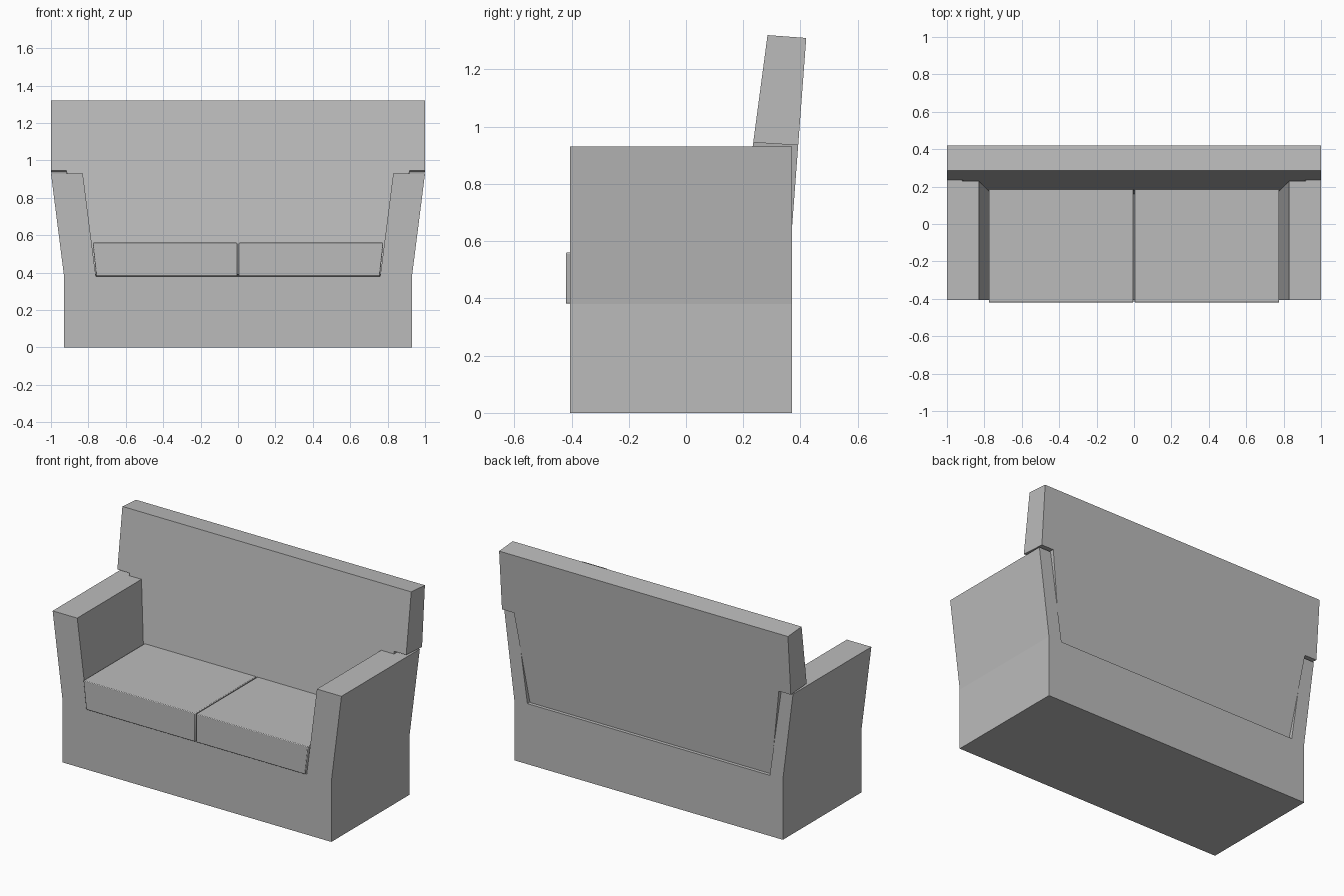
import bpy
import bmesh
import math

cube = bpy.data.objects.get("Cube")
if cube:
    bpy.data.objects.remove(cube, do_unlink=True)

# Single upholstery colour
grey = bpy.data.materials.new("grey_upholstery")
grey.use_nodes = True
grey.diffuse_color = (0.5, 0.5, 0.5, 1)
bsdf = next(n for n in grey.node_tree.nodes if n.type == 'BSDF_PRINCIPLED')
bsdf.inputs["Base Color"].default_value = grey.diffuse_color
bsdf.inputs["Roughness"].default_value = 0.8


def prism(name, outline, front, back, drop=0.0):
    """Solid from an x-z outline; front and back give depth at a height."""
    bm = bmesh.new()
    near = [bm.verts.new((x, front(z), z)) for x, z in outline]
    far = [bm.verts.new((x, back(z), z - drop)) for x, z in outline]
    bm.faces.new(near)
    bm.faces.new(far[::-1])
    for i in range(len(outline)):
        j = (i + 1) % len(outline)
        bm.faces.new((near[j], near[i], far[i], far[j]))
    bmesh.ops.recalc_face_normals(bm, faces=bm.faces)
    mesh = bpy.data.meshes.new(name)
    bm.to_mesh(mesh)
    bm.free()
    obj = bpy.data.objects.new(name, mesh)
    bpy.context.collection.objects.link(obj)
    mesh.materials.append(grey)
    return obj


def mirrored(half):
    """Close a right-hand half outline with its reflection."""
    return half + [(-x, z) for x, z in reversed(half)]


def select(obj):
    bpy.ops.object.select_all(action='DESELECT')
    obj.select_set(True)
    bpy.context.view_layer.objects.active = obj


# Leaning planes of the backrest
def rest_front(z):
    return 0.235 + (z - 0.945) * 0.133


def rest_back(z):
    return 0.392 + (z - 0.945) * 0.075


# Base with flared arms
base = prism("base_and_arms",
             mirrored([(0.93, 0), (0.93, 0.38), (1.0, 0.93), (0.83, 0.93), (0.76, 0.38)]),
             lambda z: -0.405, lambda z: 0.37)

# Slot through the rear of the arms for the backrest
slot = prism("backrest_slot_cutter", mirrored([(0.839, 0.379), (0.929, 1.0)]),
             lambda z: rest_front(z) - 0.002, lambda z: 0.6)
slot.hide_render = True
cut = base.modifiers.new("backrest_slot", 'BOOLEAN')
cut.operation = 'DIFFERENCE'
cut.solver = 'EXACT'
cut.object = slot
select(base)
bpy.ops.object.modifier_apply(modifier=cut.name)
bpy.data.objects.remove(slot, do_unlink=True)

# Leaning backrest with wings over the arms
backrest = prism("backrest",
                 mirrored([(0.835, 0.39), (0.917, 0.945), (1.0, 0.945), (1.0, 1.32)]),
                 rest_front, rest_back, drop=0.01)

# Two seat cushions
cushions = []
for side, label in ((1, "left"), (-1, "right")):
    outline = [(side * x, z) for x, z in
               ((0.004, 0.382), (0.758, 0.382), (0.777, 0.56), (0.004, 0.56))]
    cushion = prism(label + "_seat_cushion", outline,
                    lambda z: -0.42, lambda z: rest_front(z) + 0.01)
    soft = cushion.modifiers.new("soft_edge", 'BEVEL')
    soft.width = 0.004
    soft.segments = 2
    cushions.append(cushion)

for obj in [base, backrest] + cushions:
    select(obj)
    bpy.ops.object.shade_smooth_by_angle(angle=math.radians(30 if obj in cushions else 5))
